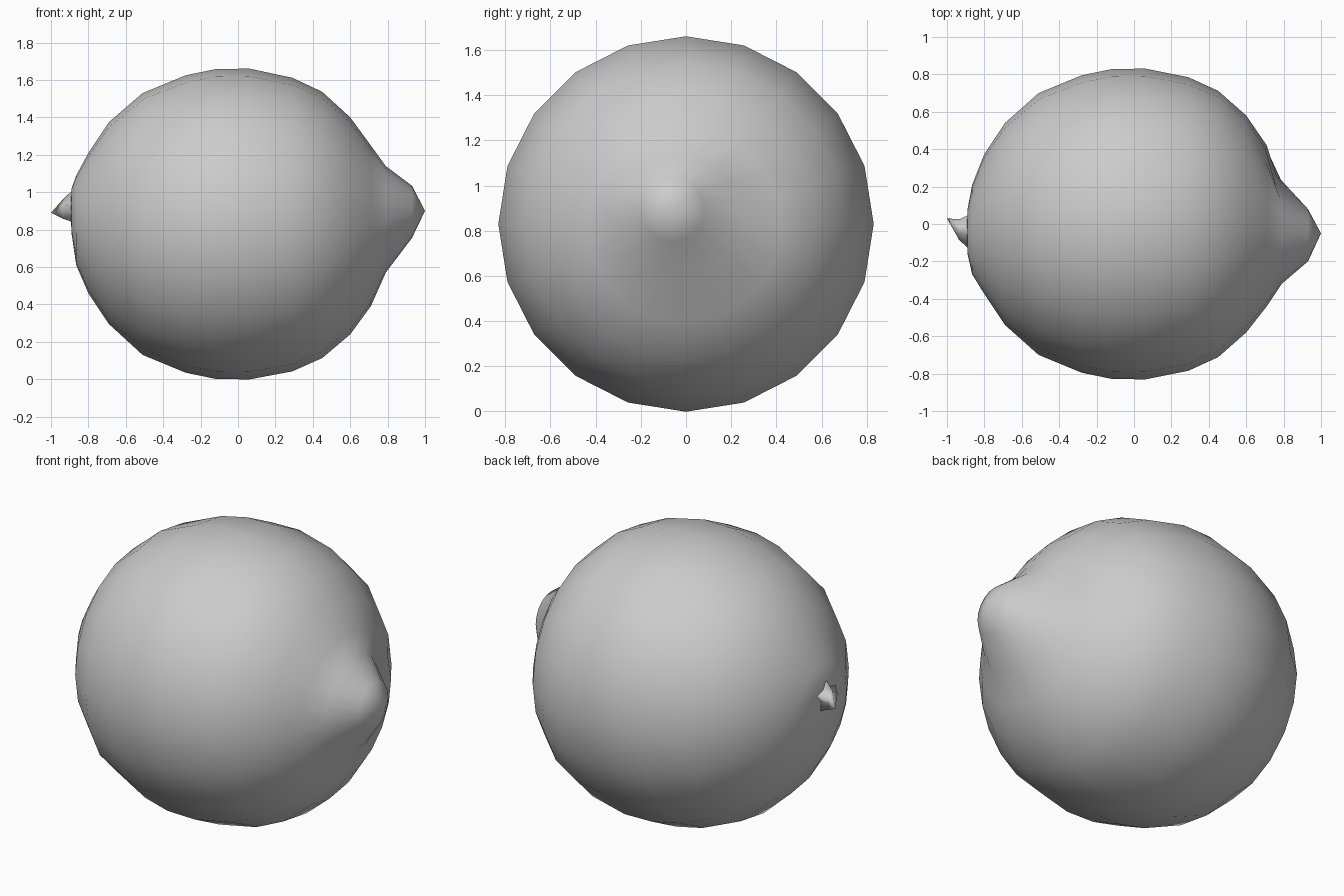
import bpy, bmesh, math
from mathutils import Vector

if "Cube" in bpy.data.objects:
    bpy.data.objects.remove(bpy.data.objects["Cube"])

SEG = 20


def make_object(name, bm):
    bmesh.ops.recalc_face_normals(bm, faces=bm.faces)
    mesh = bpy.data.meshes.new(name)
    bm.to_mesh(mesh)
    bm.free()
    for p in mesh.polygons:
        p.use_smooth = True
    ob = bpy.data.objects.new(name, mesh)
    bpy.context.collection.objects.link(ob)
    return ob


def loft(bm, rings):
    """Join consecutive vertex rings with quads."""
    for a, b in zip(rings, rings[1:]):
        n = len(a)
        for i in range(n):
            j = (i + 1) % n
            bm.faces.new((a[i], a[j], b[j], b[i]))


def fan(bm, ring, tip):
    v = bm.verts.new(tip)
    for i in range(len(ring)):
        bm.faces.new((ring[i], ring[(i + 1) % len(ring)], v))


# Fruit body: rings along x given as (x, radius, centre y, centre z)
profile = [
    (-0.89, 0.12, -0.04, 0.90), (-0.865, 0.24, -0.03, 0.85),
    (-0.80, 0.375, 0.0, 0.835), (-0.69, 0.54, 0.0, 0.835),
    (-0.51, 0.70, 0.0, 0.83), (-0.28, 0.795, 0.0, 0.83),
    (-0.12, 0.828, 0.0, 0.83), (0.06, 0.831, 0.0, 0.83),
    (0.29, 0.785, 0.0, 0.827), (0.45, 0.712, 0.0, 0.825),
    (0.60, 0.58, 0.0, 0.82), (0.71, 0.43, -0.01, 0.82),
    (0.79, 0.285, -0.035, 0.855), (0.93, 0.14, -0.06, 0.895),
]
bm = bmesh.new()
rings = []
for x, r, cy, cz in profile:
    rings.append([bm.verts.new((x, cy + r * math.cos(2 * math.pi * i / SEG),
                                cz + r * math.sin(2 * math.pi * i / SEG)))
                  for i in range(SEG)])
loft(bm, rings)
fan(bm, rings[0], (-0.895, -0.04, 0.90))
fan(bm, rings[-1], (1.0, -0.05, 0.90))

# Shallow dent beside the pointed end
dent = Vector((0.78, 0.24, 0.95))
for v in bm.verts:
    d = (v.co - dent).length
    if d < 0.2:
        v.co.x -= 0.05 * (1 - d / 0.2)
make_object("fruit_body", bm)

# Star-shaped stem nub at the blunt end
bm = bmesh.new()
POINTS = 5
rings = []
for x, outer, inner, cy, cz in [(-0.87, 0.105, 0.06, -0.045, 0.92),
                                (-0.935, 0.058, 0.035, -0.03, 0.905)]:
    ring = []
    for i in range(POINTS * 2):
        r = inner if i % 2 else outer
        a = math.pi * i / POINTS + math.pi / 2
        ring.append(bm.verts.new((x, cy + r * math.cos(a), cz + r * math.sin(a))))
    rings.append(ring)
loft(bm, rings)
fan(bm, rings[-1], (-1.0, 0.03, 0.89))
make_object("stem_nub", bm)
